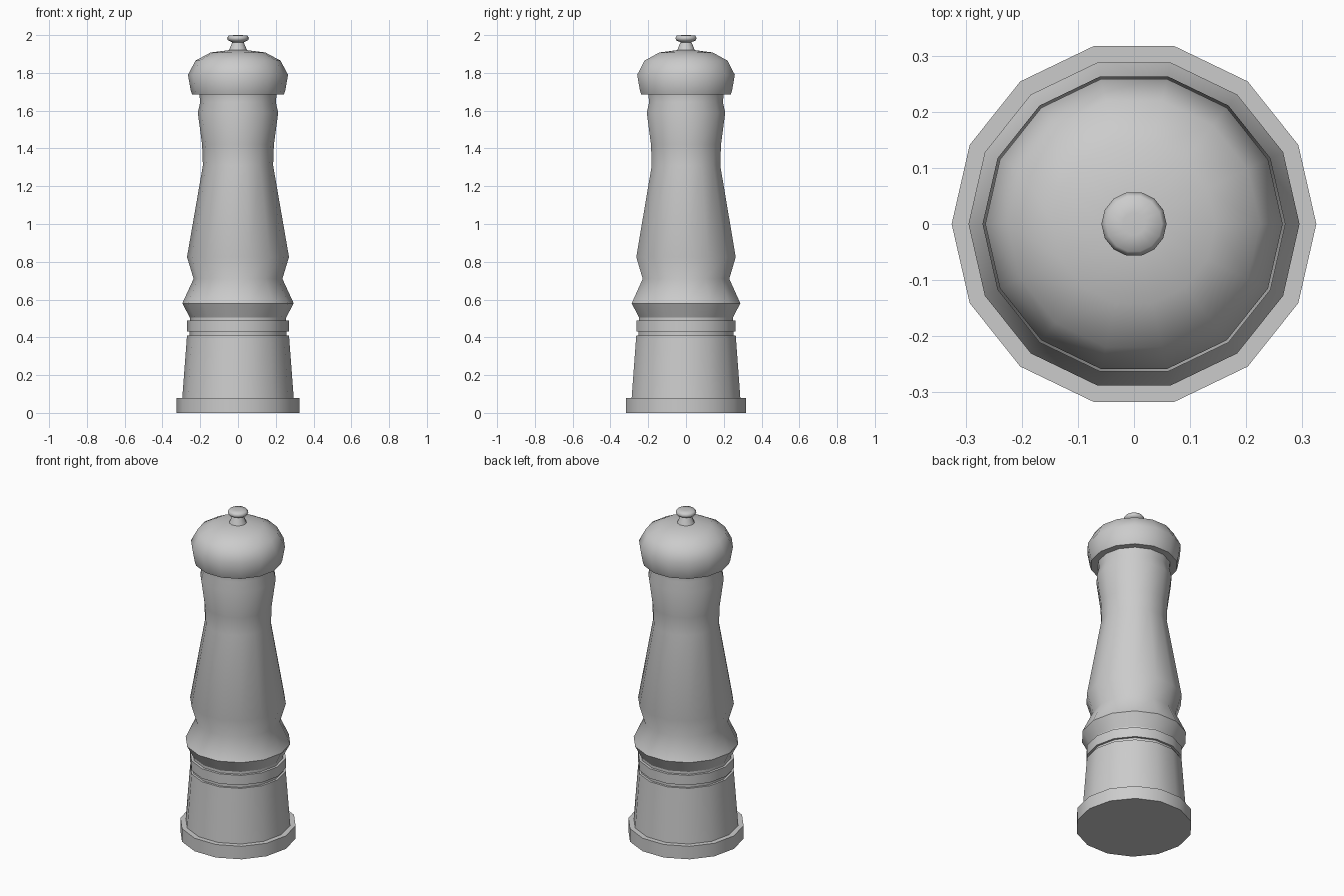
import bpy
import bmesh
from math import cos, sin, pi, radians

SIDES = 14

cube = bpy.data.objects.get("Cube")
if cube:
    bpy.data.objects.remove(cube, do_unlink=True)

# One plain grey finish for every part
grey = bpy.data.materials.new("plain grey")
grey.use_nodes = True
colour = (0.6, 0.6, 0.6, 1)
grey.diffuse_color = colour
grey.node_tree.nodes["Principled BSDF"].inputs["Base Color"].default_value = colour


def lathe(name, profile, angle=40):
    """Turn a (radius, height) profile, bottom to top, into a closed solid."""
    bm = bmesh.new()
    rings = []
    for r, z in profile:
        rings.append([bm.verts.new((r * cos(2 * pi * i / SIDES),
                                    r * sin(2 * pi * i / SIDES), z))
                      for i in range(SIDES)])
    for low, high in zip(rings, rings[1:]):
        for i in range(SIDES):
            j = (i + 1) % SIDES
            bm.faces.new((low[i], low[j], high[j], high[i]))
    bm.faces.new(reversed(rings[0]))
    bm.faces.new(rings[-1])
    mesh = bpy.data.meshes.new(name)
    bm.to_mesh(mesh)
    bm.free()
    mesh.materials.append(grey)
    obj = bpy.data.objects.new(name, mesh)
    bpy.context.collection.objects.link(obj)
    bpy.ops.object.select_all(action="DESELECT")
    obj.select_set(True)
    bpy.context.view_layer.objects.active = obj
    bpy.ops.object.shade_smooth_by_angle(angle=radians(angle))
    return obj


# Foot, tapered cup, and the grooved ring above it
lathe("base", [(0.325, 0), (0.325, 0.08), (0.295, 0.08), (0.27, 0.41),
               (0.257, 0.41), (0.257, 0.43), (0.27, 0.43), (0.27, 0.49),
               (0.255, 0.49), (0.255, 0.505)])

# Turned body: collar bulge, long waist and flared neck
lathe("body", [(0.255, 0.505), (0.295, 0.58), (0.235, 0.71), (0.27, 0.825),
               (0.186, 1.31), (0.19, 1.42), (0.213, 1.59), (0.2, 1.645),
               (0.205, 1.69)], angle=46)

# Domed head
lathe("head", [(0.243, 1.685), (0.25, 1.705), (0.265, 1.79), (0.225, 1.865),
               (0.145, 1.908), (0.05, 1.92)], angle=50)

# Small finial knob
lathe("knob", [(0.05, 1.915), (0.03, 1.962), (0.053, 1.972), (0.058, 1.985),
               (0.05, 1.997), (0.02, 2.0)], angle=60)
